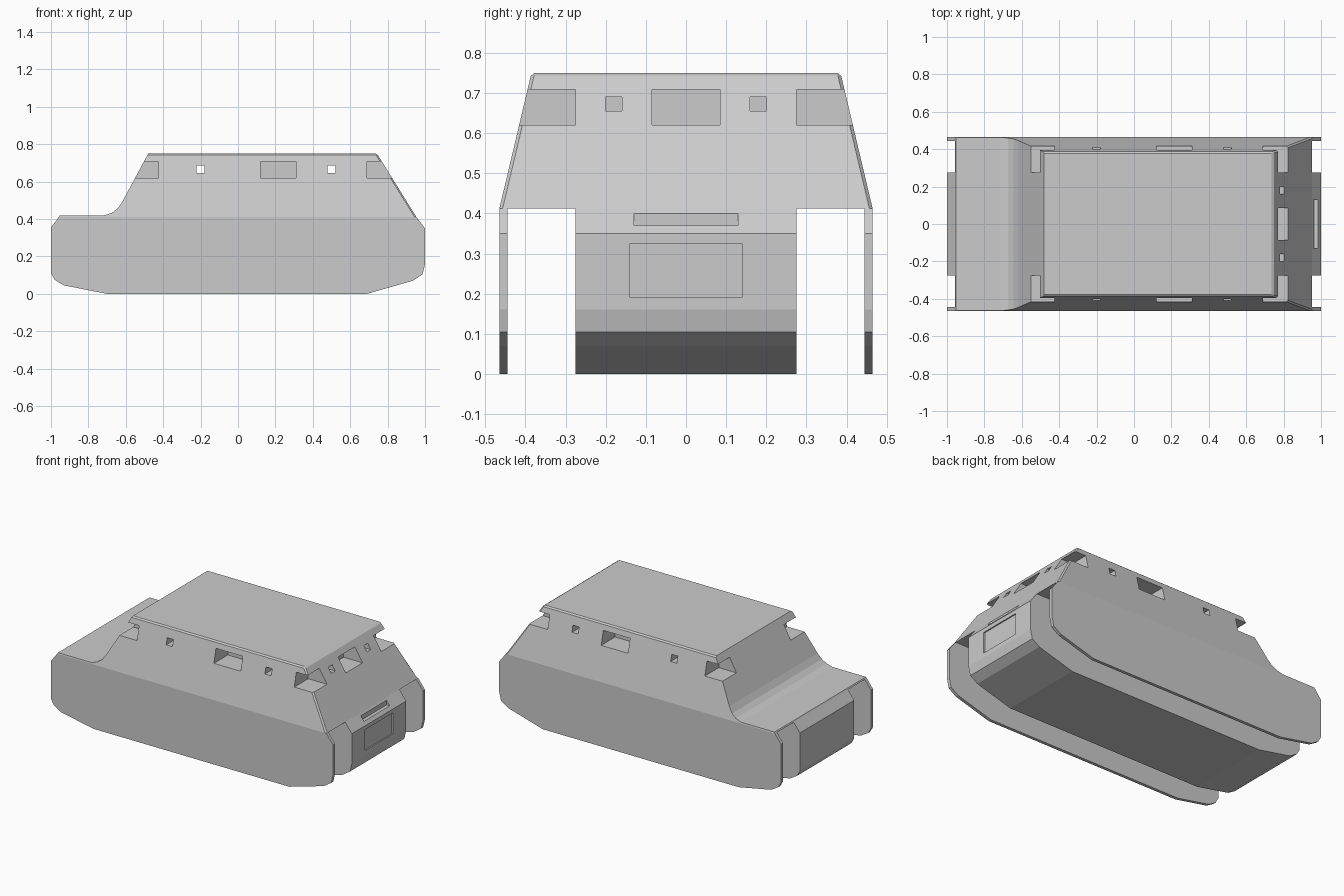
import bpy, bmesh

if "Cube" in bpy.data.objects:
    bpy.data.objects.remove(bpy.data.objects["Cube"])

def prism(name, profile, half_width, offset=0.0):
    """Extrude an (x, z) profile across y; half_width is a function of z."""
    bm = bmesh.new()
    a = [bm.verts.new((x, offset - half_width(z), z)) for x, z in profile]
    b = [bm.verts.new((x, offset + half_width(z), z)) for x, z in profile]
    n = len(profile)
    bm.faces.new(a)
    bm.faces.new(b[::-1])
    for i in range(n):
        j = (i + 1) % n
        bm.faces.new((a[i], b[i], b[j], a[j]))
    bmesh.ops.recalc_face_normals(bm, faces=bm.faces)
    mesh = bpy.data.meshes.new(name)
    bm.to_mesh(mesh)
    bm.free()
    ob = bpy.data.objects.new(name, mesh)
    bpy.context.collection.objects.link(ob)
    return ob

def cut(ob, lo, hi):
    """Subtract an axis-aligned box from an object."""
    x0, y0, z0 = lo
    x1, y1, z1 = hi
    box = prism("cutter", [(x0, z0), (x1, z0), (x1, z1), (x0, z1)],
                lambda z: (y1 - y0) / 2, (y0 + y1) / 2)
    box.hide_render = True
    mod = ob.modifiers.new("cut", 'BOOLEAN')
    mod.operation, mod.solver, mod.object = 'DIFFERENCE', 'EXACT', box
    bpy.context.view_layer.objects.active = ob
    bpy.ops.object.modifier_apply(modifier=mod.name)
    bpy.data.objects.remove(box)

# Lower side outline, shared by the hull and the skirts
BASE = 0.412
outline = [(-0.70, 0.0), (-0.93, 0.045), (-0.98, 0.075), (-1.0, 0.11),
           (-1.0, 0.355), (-0.957, BASE), (0.953, BASE), (1.0, 0.35),
           (1.0, 0.16), (0.987, 0.105), (0.935, 0.07), (0.69, 0.0)]

# Central hull with rear panel and slot
hull = prism("hull", outline, lambda z: 0.275)
cut(hull, (0.992, -0.14, 0.19), (1.1, 0.14, 0.325))
cut(hull, (0.962, -0.13, 0.37), (1.1, 0.13, 0.40))

# Thin side skirts
for side, label in ((-1, "front"), (1, "back")):
    prism(label + "_skirt", outline, lambda z: 0.01, side * 0.455)

# Tapered superstructure with flat deck
upper = [(-0.957, BASE), (-0.952, 0.42), (-0.715, 0.42), (-0.675, 0.433),
         (-0.645, 0.455), (-0.62, 0.49), (-0.48, 0.75), (0.743, 0.75),
         (0.953, BASE)]
cabin = prism("superstructure", upper,
              lambda z: 0.465 - (z - BASE) * 0.08 / (0.75 - BASE))

# Small chamfer on roof edges and the right-hand corners
bm = bmesh.new()
bm.from_mesh(cabin.data)
edges = []
for e in bm.edges:
    p, q = (v.co for v in e.verts)
    roof = min(p.z, q.z) > 0.74 and max(p.x, q.x) > 0
    corner = min(p.x, q.x) > 0.7 and abs(p.z - q.z) > 0.1
    if roof or corner:
        edges.append(e)
bmesh.ops.bevel(bm, geom=edges, offset=0.008, segments=1, affect='EDGES')
bm.to_mesh(cabin.data)
bm.free()

# Window recesses: corner notches and one on each long side
Z0, Z1 = 0.62, 0.708
for s in (-1, 1):
    y0, y1 = sorted((s * 0.275, s * 0.6))
    for x0, x1 in ((-0.8, -0.425), (0.12, 0.31), (0.69, 1.1)):
        cut(cabin, (x0, y0, Z0), (x1, y1, Z1))
    # Small ports in the right end
    y0, y1 = sorted((s * 0.16, s * 0.20))
    cut(cabin, (-0.35, y0, 0.655), (1.1, y1, 0.69))

# Centre window in the right end
cut(cabin, (0.69, -0.085, Z0), (1.1, 0.085, Z1))

# Small ports passing straight through the sides
for x in (-0.2, 0.5):
    cut(cabin, (x - 0.022, -0.6, 0.645), (x + 0.022, 0.6, 0.687))
